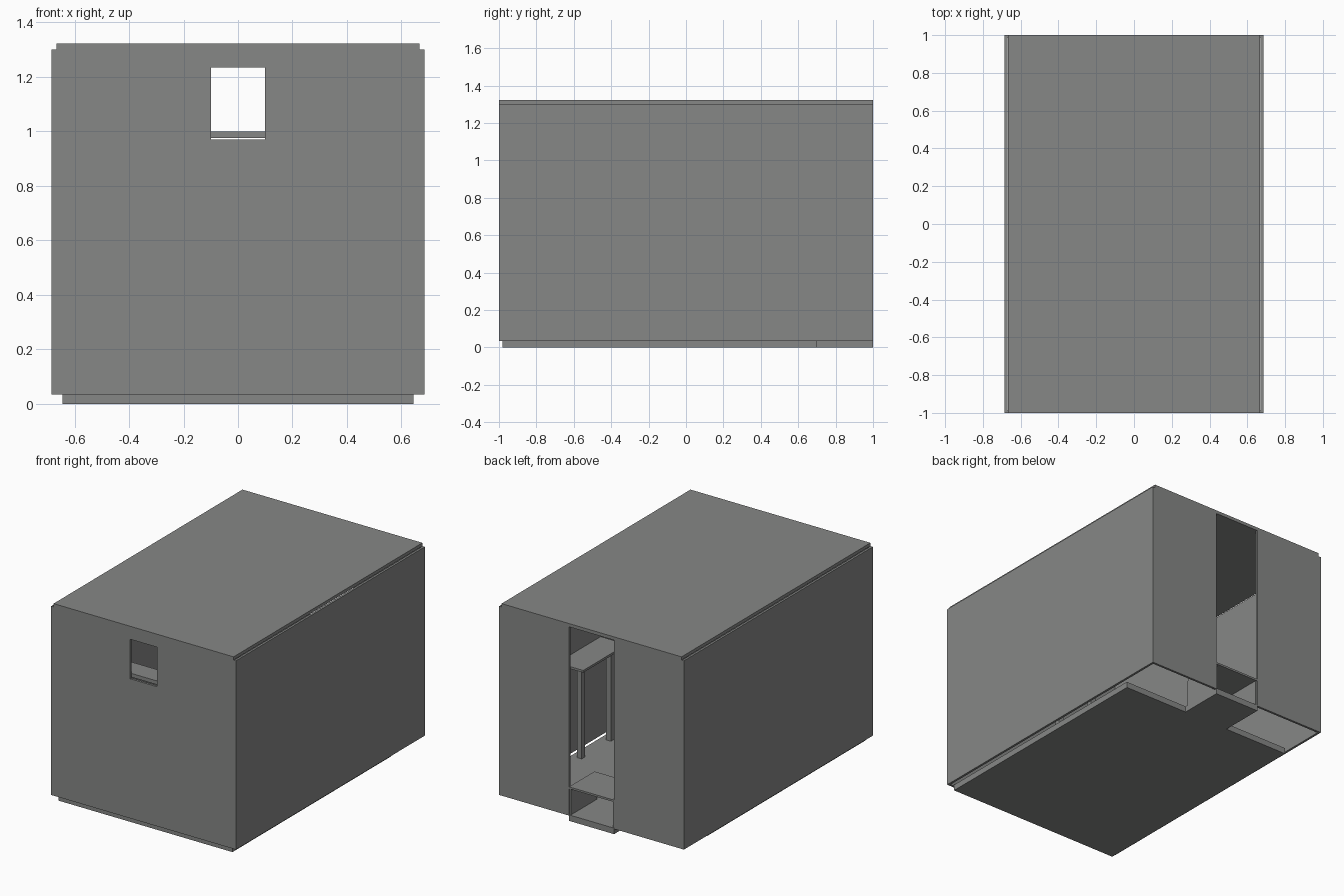
import bpy, bmesh

if "Cube" in bpy.data.objects:
    bpy.data.objects.remove(bpy.data.objects["Cube"])

grey = bpy.data.materials.new("wall_grey")
grey.diffuse_color = (0.24, 0.245, 0.24, 1)
grey.use_nodes = True
grey.node_tree.nodes["Principled BSDF"].inputs["Base Color"].default_value = grey.diffuse_color


def boxes(name, spans):
    """One object made of axis-aligned boxes given as (x0, x1, y0, y1, z0, z1)."""
    bm = bmesh.new()
    for x0, x1, y0, y1, z0, z1 in spans:
        verts = bmesh.ops.create_cube(bm, size=1)["verts"]
        for v in verts:
            v.co.x = x1 if v.co.x > 0 else x0
            v.co.y = y1 if v.co.y > 0 else y0
            v.co.z = z1 if v.co.z > 0 else z0
    return finish(name, bm)


def finish(name, bm):
    bmesh.ops.recalc_face_normals(bm, faces=bm.faces)
    me = bpy.data.meshes.new(name)
    bm.to_mesh(me)
    bm.free()
    me.materials.append(grey)
    ob = bpy.data.objects.new(name, me)
    bpy.context.collection.objects.link(ob)
    return ob


W, T = 0.685, 0.015          # half width and wall thickness
Z0, Z1 = 0.035, 1.30         # wall bottom and top
D = 0.167                    # half width of the doorway

# Shell: U-shaped wall outline, open at the doorway, extruded upward
outline = [(D, 1), (W, 1), (W, -1), (-W, -1), (-W, 1), (-D, 1),
           (-D, 1 - T), (-W + T, 1 - T), (-W + T, -1 + T),
           (W - T, -1 + T), (W - T, 1 - T), (D, 1 - T)]
bm = bmesh.new()
face = bm.faces.new([bm.verts.new((x, y, Z0)) for x, y in outline])
up = bmesh.ops.extrude_face_region(bm, geom=[face])["geom"]
bmesh.ops.translate(bm, vec=(0, 0, Z1 - Z0),
                    verts=[g for g in up if isinstance(g, bmesh.types.BMVert)])
walls = finish("walls", bm)

# Front window cut through the wall
cutter = boxes("window_cutter", [(-0.1, 0.1, -1.1, -0.95, 0.97, 1.235)])
mod = walls.modifiers.new("window", 'BOOLEAN')
mod.object = cutter
mod.operation = 'DIFFERENCE'
mod.solver = 'EXACT'
bpy.context.view_layer.objects.active = walls
bpy.ops.object.modifier_apply(modifier="window")
bpy.data.objects.remove(cutter)

# Roof slab, slightly narrower than the walls
boxes("roof", [(-0.667, 0.667, -1, 1, Z1, 1.322)])

# Floor plate with a tongue running out to the doorway
bm = bmesh.new()
pts = [(-0.645, -0.98), (0.645, -0.98), (0.645, 0.7), (D, 0.7),
       (D, 1), (-D, 1), (-D, 0.7), (-0.645, 0.7)]
face = bm.faces.new([bm.verts.new((x, y, 0)) for x, y in pts])
up = bmesh.ops.extrude_face_region(bm, geom=[face])["geom"]
bmesh.ops.translate(bm, vec=(0, 0, 0.04),
                    verts=[g for g in up if isinstance(g, bmesh.types.BMVert)])
finish("floor", bm)

# Door step: tread on two side panels
boxes("step_tread", [(-D, D, 0.73, 1, 0.215, 0.228)])
boxes("step_sides", [(D - 0.01, D, 0.72, 0.995, 0.04, 0.215),
                     (-D, -D + 0.01, 0.72, 0.995, 0.04, 0.215)])

# Side table on two posts
boxes("table_top", [(0.475, 0.667, -0.05, 0.41, 0.685, 0.70)])
boxes("table_posts", [(0.565, 0.6, y - 0.018, y + 0.018, 0.04, 0.685)
                      for y in (-0.03, 0.28)])

# Shelf behind the front window
boxes("window_shelf", [(-0.3, 0.3, -0.985, -0.85, 0.975, 1.0)])
